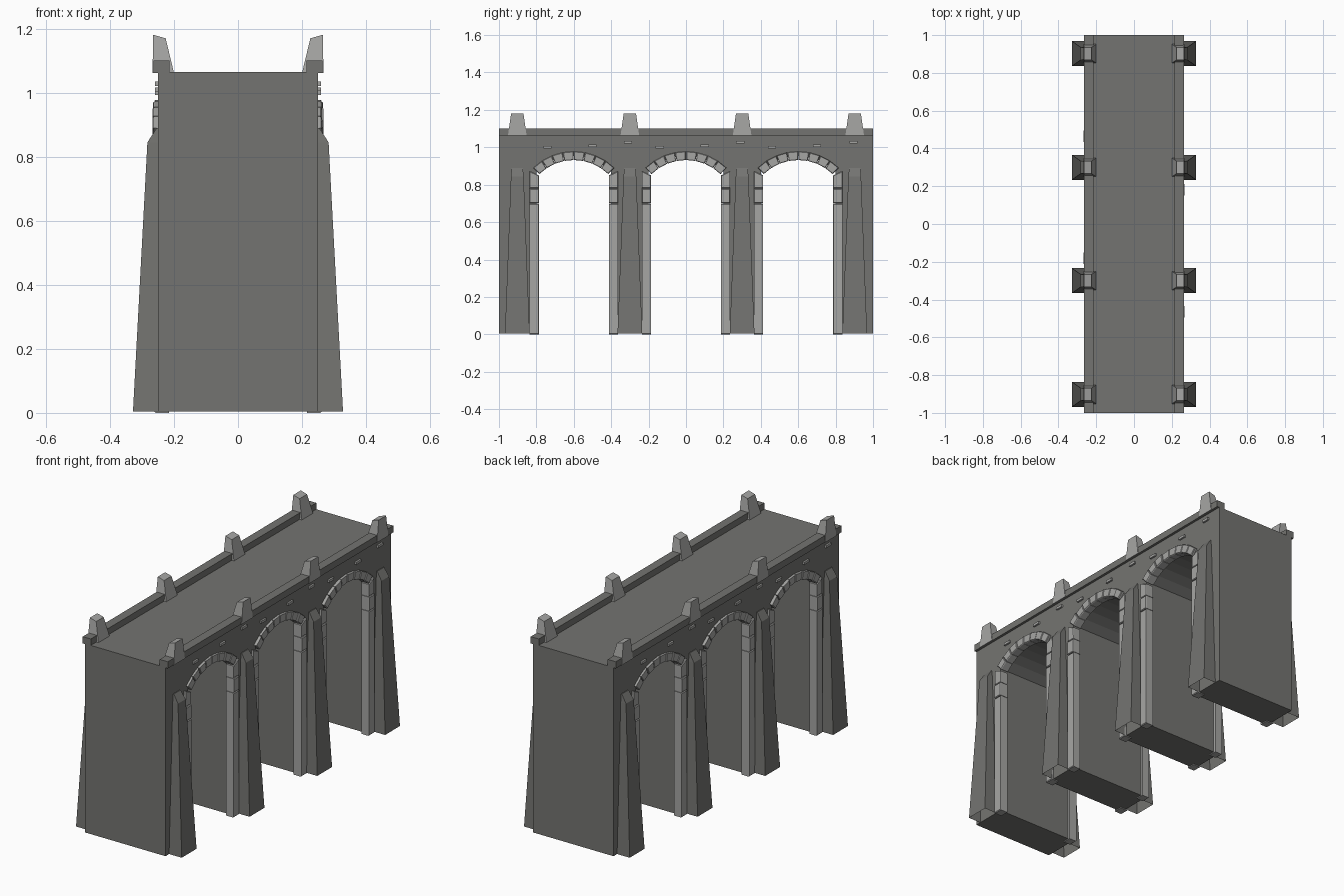
import bpy, bmesh, math, random
from mathutils import Vector

if "Cube" in bpy.data.objects:
    bpy.data.objects.remove(bpy.data.objects["Cube"])

random.seed(4)

def material(name, c):
    m = bpy.data.materials.new(name)
    m.diffuse_color = (*c, 1)
    m.use_nodes = True
    m.node_tree.nodes["Principled BSDF"].inputs["Base Color"].default_value = m.diffuse_color
    return m

DARK = material("dark stone", (0.175, 0.175, 0.165))
LIGHT = material("light stone", (0.38, 0.38, 0.37))

def loft(bm, a, b, cap_a=True, cap_b=True):
    """Join two matching outlines into a solid."""
    va = [bm.verts.new(p) for p in a]
    vb = [bm.verts.new(p) for p in b]
    n = len(a)
    for i in range(n):
        j = (i + 1) % n
        bm.faces.new((va[i], va[j], vb[j], vb[i]))
    if cap_a:
        bm.faces.new(va[::-1])
    if cap_b:
        bm.faces.new(vb)

def finish(name, bm, mat, both=True):
    """Make the object; repeat it turned half round for the other side."""
    bmesh.ops.recalc_face_normals(bm, faces=bm.faces)
    me = bpy.data.meshes.new(name)
    bm.to_mesh(me)
    bm.free()
    me.materials.append(mat)
    for k in range(2 if both else 1):
        ob = bpy.data.objects.new(name + ("_right", "_left")[k] if both else name, me)
        ob.rotation_euler.z = math.pi * k
        bpy.context.collection.objects.link(ob)

def rect(x0, x1, y0, y1, z):
    return [(x0, y0, z), (x1, y0, z), (x1, y1, z), (x0, y1, z)]

ARCHES = (-0.6, 0, 0.6)
PIERS = (-0.902, -0.3, 0.3, 0.902)
CZ, R_IN, R_OUT, END = 0.668, 0.264, 0.31, math.radians(44.5)

# Main body: side outline with three arched openings, extruded across
outline = [(-1, 0.005)]
for c in ARCHES:
    outline.append((c - 0.2, 0.005))
    for i in range(9):
        t = -END + 2 * END * i / 8
        outline.append((c + 0.285 * math.sin(t), CZ + 0.285 * math.cos(t)))
    outline.append((c + 0.2, 0.005))
outline += [(1, 0.005), (1, 1.064), (-1, 1.064)]
bm = bmesh.new()
loft(bm, [(-0.25, y, z) for y, z in outline], [(0.25, y, z) for y, z in outline])
finish("bridge_body", bm, DARK, both=False)

# Parapets
bm = bmesh.new()
loft(bm, rect(0.214, 0.264, -1, 1, 1.062), rect(0.214, 0.264, -1, 1, 1.1))
finish("parapet", bm, DARK)

# Tapered parapet posts with sloping tops
bm = bmesh.new()
for y in PIERS:
    top = [(x, y + s * 0.033, 1.17 if x < 0.25 else 1.181)
           for x, s in ((0.226, -1), (0.265, -1), (0.265, 1), (0.226, 1))]
    loft(bm, rect(0.2, 0.267, y - 0.05, y + 0.05, 1.062), top)
finish("parapet_post", bm, LIGHT)

# Leaning buttresses with a sloped cap, hollow underneath
bm = bmesh.new()
for y in PIERS:
    shoulder = rect(0.249, 0.283, y - 0.034, y + 0.034, 0.845)
    loft(bm, rect(0.249, 0.328, y - 0.066, y + 0.066, 0.005), shoulder, False, False)
    loft(bm, shoulder, rect(0.249, 0.254, y - 0.03, y + 0.03, 0.89), False, True)
finish("buttress", bm, DARK)

def stone(bm, corners, x1):
    """Block from a y-z outline, with a chamfered outer face."""
    mid = sum((Vector(p) for p in corners), Vector((0, 0))) / len(corners)
    front = []
    for p in corners:
        v = Vector(p)
        front.append(v + (mid - v).normalized() * 0.004)
    a = [(0.215, *p) for p in corners]
    b = [(x1 - 0.004, *p) for p in corners]
    loft(bm, a, b, True, False)
    loft(bm, b, [(x1, *p) for p in front], False, True)

# Stone jambs beside the openings
bm = bmesh.new()
for c in ARCHES:
    for s in (-1, 1):
        for z0, z1, x1 in ((0, 0.699, 0.262), (0.701, 0.779, 0.264), (0.781, 0.85, 0.261)):
            q = [(c + s * 0.187, z0), (c + s * 0.236, z0), (c + s * 0.236, z1), (c + s * 0.187, z1)]
            if z1 == 0.85:
                q[2] = (c + s * 0.236, 0.872)
            stone(bm, q, x1)
finish("arch_jamb", bm, LIGHT)

# Wedge stones round each arch
bm = bmesh.new()
for c in ARCHES:
    for i in range(8):
        t0 = -END + 2 * END * i / 8 + 0.004
        t1 = -END + 2 * END * (i + 1) / 8 - 0.004
        q = [(c + r * math.sin(t), CZ + r * math.cos(t))
             for r, t in ((R_IN, t0), (R_OUT, t0), (R_OUT, t1), (R_IN, t1))]
        stone(bm, q, random.uniform(0.259, 0.267))
finish("arch_stone", bm, LIGHT)

# Small bricks standing out of the wall
bm = bmesh.new()
for y, z in ((-0.74, 1.0), (-0.5, 1.009), (-0.31, 1.028), (-0.14, 1.0), (0.1, 1.009),
             (0.29, 1.028), (0.46, 1.0), (0.7, 1.009), (0.895, 1.028)):
    loft(bm, rect(0.24, 0.26, y - 0.022, y + 0.022, z - 0.007),
         rect(0.24, 0.26, y - 0.022, y + 0.022, z + 0.007))
finish("wall_brick", bm, LIGHT)
